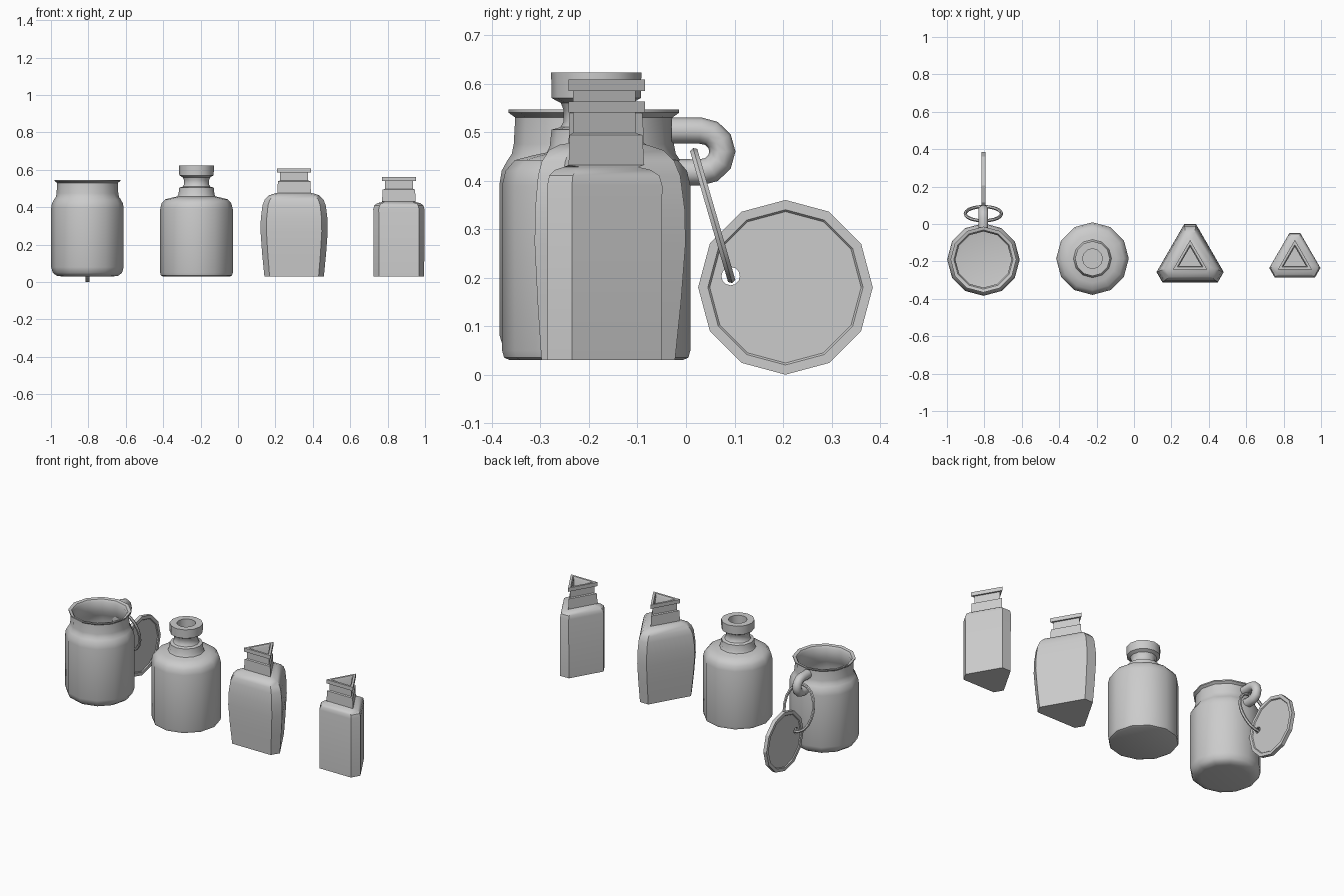
import bpy, bmesh
from math import sin, cos, pi, radians
from mathutils import Vector, Matrix

if "Cube" in bpy.data.objects:
    bpy.data.objects.remove(bpy.data.objects["Cube"])


def poly(r, n=12):
    return [(r * cos(2 * pi * i / n), r * sin(2 * pi * i / n)) for i in range(n)]


def tri(a, d):
    """Triangle of inradius a with corners cut at distance d (d = 2a is sharp)."""
    t = (a - d / 2) / sin(pi / 3)
    pts = []
    for k in range(3):
        c = radians(90 + 120 * k)
        for s in (-t, t):
            pts.append((d * cos(c) - s * sin(c), d * sin(c) + s * cos(c)))
    return pts


def loft(name, sections, matrix, smooth=True, closed=False):
    """Skin a stack of (loop, z) sections and cap both ends."""
    bm = bmesh.new()
    rings = [[bm.verts.new((x, y, z)) for x, y in loop] for loop, z in sections]
    n = len(rings[0])
    for a, b in zip(rings, rings[1:]):
        for i in range(n):
            j = (i + 1) % n
            bm.faces.new((a[i], a[j], b[j], b[i]))
    if closed:
        for i in range(n):
            j = (i + 1) % n
            bm.faces.new((rings[-1][i], rings[-1][j], rings[0][j], rings[0][i]))
    else:
        bm.faces.new(rings[0][::-1])
        bm.faces.new(rings[-1])
    bmesh.ops.remove_doubles(bm, verts=bm.verts, dist=1e-5)
    bmesh.ops.recalc_face_normals(bm, faces=bm.faces)
    bm.transform(matrix)
    return finish(name, bm, smooth)


def finish(name, bm, smooth=True):
    me = bpy.data.meshes.new(name)
    bm.to_mesh(me)
    bm.free()
    ob = bpy.data.objects.new(name, me)
    bpy.context.collection.objects.link(ob)
    bpy.ops.object.select_all(action='DESELECT')
    bpy.context.view_layer.objects.active = ob
    ob.select_set(True)
    if smooth:
        bpy.ops.object.shade_smooth_by_angle(angle=radians(38))
    return ob


def tube(name, path, normal, r, sides, closed=False):
    """Sweep a circle along a planar path whose plane has the given normal."""
    bm = bmesh.new()
    rings, m = [], len(path)
    for i, p in enumerate(path):
        if closed:
            t = path[(i + 1) % m] - path[i - 1]
        else:
            t = path[min(i + 1, m - 1)] - path[max(i - 1, 0)]
        side = t.normalized().cross(normal)
        rings.append([bm.verts.new(p + r * (side * c + normal * s)) for c, s in poly(1, sides)])
    for k in range(m if closed else m - 1):
        a, b = rings[k], rings[(k + 1) % m]
        for i in range(sides):
            j = (i + 1) % sides
            bm.faces.new((a[i], a[j], b[j], b[i]))
    if not closed:
        bm.faces.new(rings[0])
        bm.faces.new(rings[-1])
    bmesh.ops.recalc_face_normals(bm, faces=bm.faces)
    return finish(name, bm)


def at(x, y):
    return Matrix.Translation((x, y, 0))


# Wide-mouth round jar: outside, rim, then inside
wide = [(.135, .03), (.165, .034), (.185, .05), (.194, .08), (.194, .395), (.190, .42),
        (.178, .442), (.169, .455), (.165, .475), (.162, .53), (.176, .54), (.176, .547),
        (.158, .543), (.150, .53), (.152, .47), (.165, .44), (.180, .40), (.180, .085),
        (.165, .055), (.13, .048)]
loft("wide_jar", [(poly(r), z) for r, z in wide], at(-.805, -.19))

# Round bottle with a flared neck and thick lip
bottle = [(.178, .03), (.190, .035), (.194, .05), (.194, .39), (.187, .42), (.168, .442),
          (.13, .452), (.102, .458), (.096, .47), (.092, .505), (.074, .51), (.067, .522),
          (.067, .545), (.073, .56), (.092, .57), (.093, .623), (.053, .623), (.053, .47),
          (.15, .43), (.175, .39), (.175, .055)]
loft("round_bottle", [(poly(r), z) for r, z in bottle], at(-.222, -.185))


# Triangular bottles share the same neck, raised or lowered
def tri_bottle(name, body, ratio, neck_z, x):
    sec = [(tri(a, a * ratio), z) for a, z in body]
    neck = [(.052, 0), (.050, .062), (.043, .066), (.043, .108), (.0525, .108), (.0525, .131),
            (.040, .131), (.034, .12), (.034, -.01)]
    sec += [(tri(a, 2 * a), neck_z + z) for a, z in neck]
    sec += [(tri(a - .015, (a - .015) * ratio), z + dz)
            for a, z, dz in ((body[-2][0], body[-2][1], -.015), (body[0][0], body[0][1], .02))]
    loft(name, sec, at(x, -.19))


tri_bottle("bulged_triangle_bottle",
           [(.108, .03), (.116, .15), (.122, .27), (.121, .34), (.115, .41),
            (.107, .44), (.092, .463), (.070, .474)], 1.55, .477, .30)
tri_bottle("straight_triangle_bottle",
           [(.095, .03), (.096, .39), (.092, .41), (.080, .422), (.062, .428)],
           1.47, .432, .86)

# Hook handle on the wide jar
X = -.805
hook = [Vector((X, -.03, .503)), Vector((X, .0, .503))]
hook += [Vector((X, .03 + .045 * cos(a), .46 + .043 * sin(a)))
         for a in (radians(90 - 30 * k) for k in range(7))]
hook += [Vector((X, -.03, .417))]
tube("hook_handle", hook, Vector((1, 0, 0)), .027, 10)

# Oval wire ring hanging from the hook
axis = Vector((0, .08, -.275)).normalized()
across = Vector((1, 0, 0))
loop = [Vector((X, .055, .328)) + axis * .136 * cos(a) + across * .097 * sin(a)
        for a in (2 * pi * k / 20 for k in range(20))]
tube("wire_ring", loop, axis.cross(across), .009, 6, closed=True)

# Twelve-sided tag with a recessed panel and a hole for the ring
turn = Matrix.Translation((X, .205, .18)) @ Matrix.Rotation(radians(-90), 4, 'Y')
tag_profile = [(.156, -.006), (.160, -.011), (.180, -.011), (.180, .011), (.160, .011), (.156, .006)]
tag = loft("tag_disc", [(poly(r), z) for r, z in tag_profile], turn, smooth=False)
hole = loft("tag_hole_cutter", [(poly(.019), -.05), (poly(.019), .05)],
            Matrix.Translation((X, .092, .203)) @ Matrix.Rotation(radians(-90), 4, 'Y'), smooth=False)
hole.hide_render = True
mod = tag.modifiers.new("hole", 'BOOLEAN')
mod.operation = 'DIFFERENCE'
mod.object = hole
bpy.context.view_layer.objects.active = tag
bpy.ops.object.modifier_apply(modifier=mod.name)
bpy.data.objects.remove(hole)
